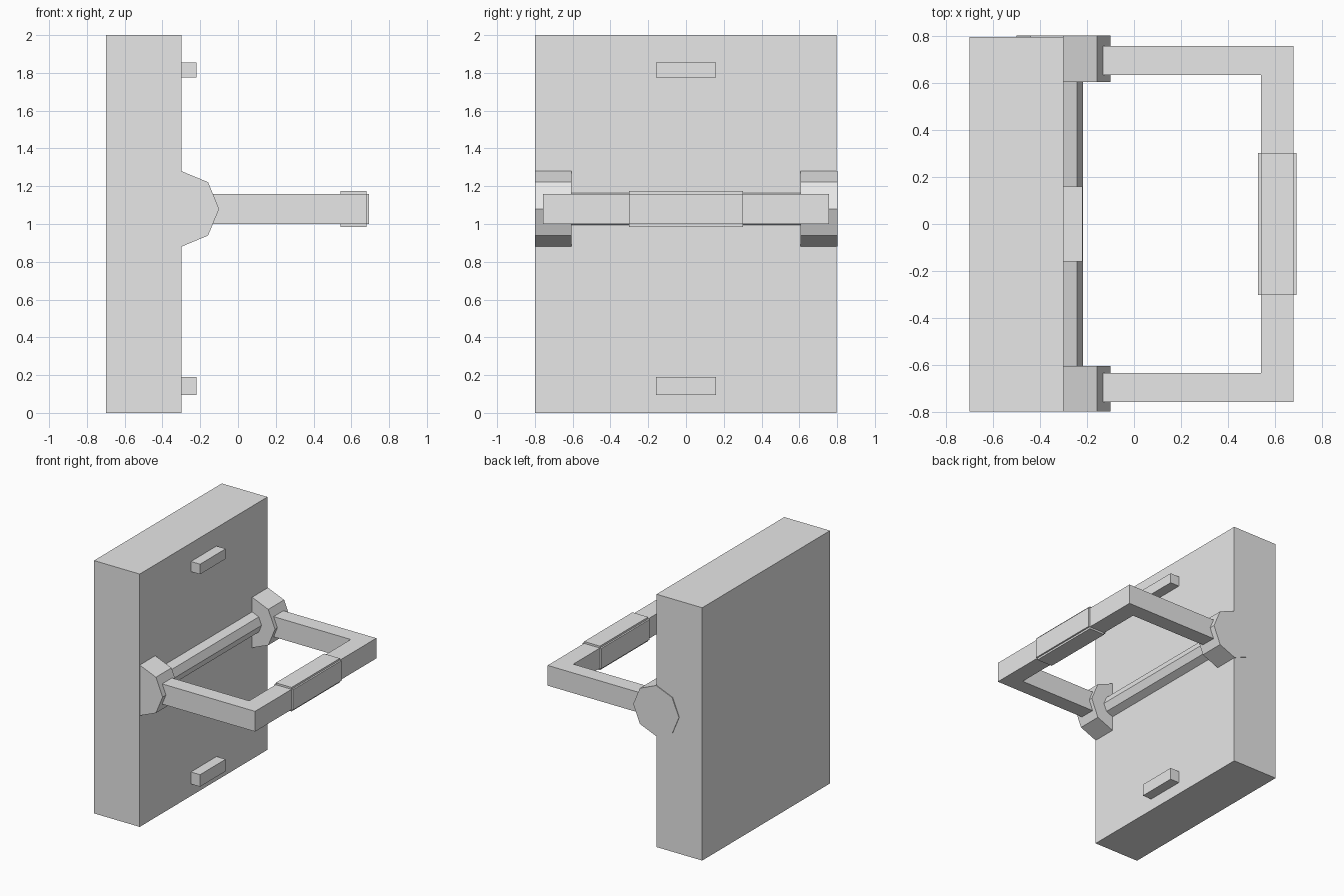
import bpy, bmesh, math
from mathutils import Matrix

cube = bpy.data.objects.get("Cube")
if cube:
    bpy.data.objects.remove(cube, do_unlink=True)

# One plain grey for everything
GREY = (0.8, 0.8, 0.8, 1.0)
grey = bpy.data.materials.new("light grey")
grey.use_nodes = True
grey.diffuse_color = GREY
grey.node_tree.nodes["Principled BSDF"].inputs["Base Color"].default_value = GREY


def finish(name, bm):
    bmesh.ops.recalc_face_normals(bm, faces=bm.faces)
    mesh = bpy.data.meshes.new(name)
    bm.to_mesh(mesh)
    bm.free()
    mesh.materials.append(grey)
    obj = bpy.data.objects.new(name, mesh)
    bpy.context.collection.objects.link(obj)
    return obj


def add_box(bm, x, y, z):
    """Add a box spanning the given (min, max) ranges."""
    spans = (x, y, z)
    mid = [(a + b) / 2 for a, b in spans]
    size = [b - a for a, b in spans]
    bmesh.ops.create_cube(bm, size=1, matrix=Matrix.Translation(mid) @ Matrix.Diagonal((*size, 1)))


def box(name, x, y, z):
    bm = bmesh.new()
    add_box(bm, x, y, z)
    return finish(name, bm)


def octagon_y(name, cx, cz, radius, y0, y1):
    """Eight-sided cylinder along y, with a corner pointing to +x."""
    bm = bmesh.new()
    place = Matrix.Translation((cx, (y0 + y1) / 2, cz)) @ Matrix.Rotation(math.pi / 2, 4, 'X')
    bmesh.ops.create_cone(bm, cap_ends=True, segments=8, radius1=radius,
                          radius2=radius, depth=y1 - y0, matrix=place)
    return finish(name, bm)


# Main slab and its two stop pegs
box("panel", (-0.70, -0.30), (-0.80, 0.797), (0, 2))
box("upper_peg", (-0.31, -0.22), (-0.16, 0.16), (1.775, 1.855))
box("lower_peg", (-0.31, -0.22), (-0.16, 0.16), (0.095, 0.19))

# Hinge: two octagonal knuckles joined by a thin rod
octagon_y("front_hinge_knuckle", -0.30, 1.08, 0.20, -0.7995, -0.605)
octagon_y("back_hinge_knuckle", -0.30, 1.08, 0.20, 0.605, 0.803)
octagon_y("hinge_rod", -0.302, 1.08, 0.085, -0.65, 0.65)

# U-shaped handle: outline swept upward
outline = [(-0.20, -0.758), (0.68, -0.758), (0.68, 0.758), (-0.20, 0.758),
           (-0.20, 0.635), (0.542, 0.635), (0.542, -0.635), (-0.20, -0.635)]
bm = bmesh.new()
face = bm.faces.new([bm.verts.new((x, y, 1.0)) for x, y in outline])
top = bmesh.ops.extrude_face_region(bm, geom=[face])["geom"]
bmesh.ops.translate(bm, vec=(0, 0, 0.16),
                    verts=[v for v in top if isinstance(v, bmesh.types.BMVert)])
finish("handle", bm)

# Grip: raised pads on all four sides of the cross bar
bm = bmesh.new()
add_box(bm, (0.542, 0.68), (-0.302, 0.302), (0.985, 1.175))
add_box(bm, (0.529, 0.693), (-0.302, 0.302), (1.0, 1.16))
finish("grip", bm)
